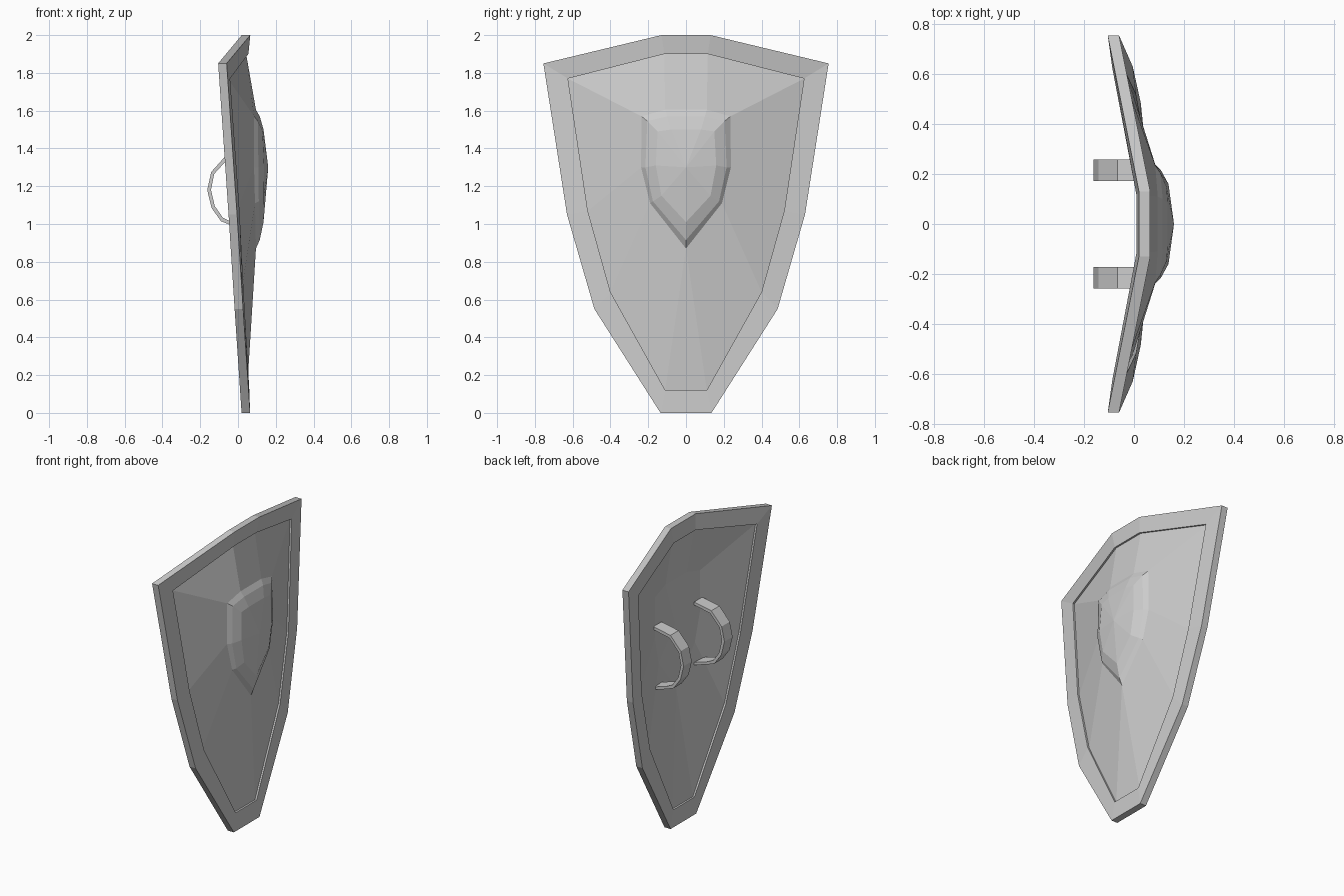
import bpy, bmesh
from mathutils import Vector

if "Cube" in bpy.data.objects:
    bpy.data.objects.remove(bpy.data.objects["Cube"])


def make(name, bm):
    bmesh.ops.remove_doubles(bm, verts=bm.verts, dist=0.0005)
    bmesh.ops.recalc_face_normals(bm, faces=bm.faces)
    me = bpy.data.meshes.new(name)
    bm.to_mesh(me)
    bm.free()
    ob = bpy.data.objects.new(name, me)
    bpy.context.collection.objects.link(ob)
    return ob


def ring(half, dx=0.0):
    """Mirror a half outline of (x, y, z) points, top to bottom, into a closed loop."""
    right = [Vector((x + dx, y, z)) for x, y, z in half]
    left = [Vector((p.x, -p.y, p.z)) for p in reversed(right)]
    return right + left


def loft(name, rings, closed=False, start=None, end=None):
    """Skin successive rings; optional apex points close the ends."""
    bm = bmesh.new()
    loops = [[bm.verts.new(p) for p in r] for r in rings]
    pairs = list(zip(loops, loops[1:]))
    if closed:
        pairs.append((loops[-1], loops[0]))
    n = len(loops[0])
    for a, b in pairs:
        for i in range(n):
            j = (i + 1) % n
            bm.faces.new((a[i], a[j], b[j], b[i]))
    for apex, lp in ((start, loops[0]), (end, loops[-1])):
        if apex:
            v = bm.verts.new(apex)
            for i in range(n):
                bm.faces.new((lp[i], lp[(i + 1) % n], v))
    return make(name, bm)


# Half outlines, from top to bottom point
outer = [(0.065, 0.13, 2.0), (-0.06, 0.755, 1.85), (-0.005, 0.63, 1.05),
         (0.027, 0.485, 0.55), (0.064, 0.135, 0.0)]
inner = [(0.055, 0.115, 1.90), (-0.042, 0.625, 1.77), (0.008, 0.52, 1.07),
         (0.03, 0.40, 0.64), (0.06, 0.11, 0.12)]
boss_out = [(0.095, 0.11, 1.605), (0.085, 0.235, 1.57), (0.085, 0.238, 1.30),
            (0.09, 0.19, 1.11), (0.095, 0.0, 0.87)]
boss_in = [(0.115, 0.10, 1.57), (0.105, 0.205, 1.545), (0.108, 0.215, 1.30),
           (0.11, 0.175, 1.12), (0.115, 0.0, 0.915)]
boss_mid = [(0.135, 0.08, 1.50), (0.13, 0.15, 1.49), (0.138, 0.16, 1.31),
            (0.137, 0.13, 1.15), (0.135, 0.0, 1.01)]

# Raised border around the shield
T = 0.045
loft("shield_rim", [ring(outer), ring(inner), ring(inner, -T), ring(outer, -T)], closed=True)

# Recessed body panel, closed behind the boss
loft("shield_panel",
     [ring(boss_out), ring(inner, -0.012), ring(inner, -0.033), ring(boss_out, -0.022)],
     start=(0.1, 0, 1.3), end=(0.078, 0, 1.3))

# Pointed boss in the middle of the front
loft("boss", [ring(boss_out, -0.005), ring(boss_out), ring(boss_in), ring(boss_mid)],
     end=(0.16, 0, 1.30))

# Two arm straps on the back
arc = [(0.06, 1.385), (-0.066, 1.36), (-0.142, 1.275), (-0.163, 1.18),
       (-0.14, 1.085), (-0.09, 1.015), (-0.04, 0.995), (0.06, 0.965)]
arc_in = [(0.06, 1.365), (-0.058, 1.34), (-0.126, 1.265), (-0.143, 1.18),
          (-0.123, 1.095), (-0.08, 1.033), (-0.035, 1.012), (0.06, 0.983)]
for side, label in ((1, "left"), (-1, "right")):
    bm = bmesh.new()
    grid = [[bm.verts.new((x, side * y, z)) for x, z, y in
             ((*o, 0.172), (*o, 0.258), (*i, 0.258), (*i, 0.172))]
            for o, i in zip(arc, arc_in)]
    for a, b in zip(grid, grid[1:]):
        for k in range(4):
            m = (k + 1) % 4
            bm.faces.new((a[k], a[m], b[m], b[k]))
    bm.faces.new(grid[0])
    bm.faces.new(grid[-1])
    make("arm_strap_" + label, bm)
